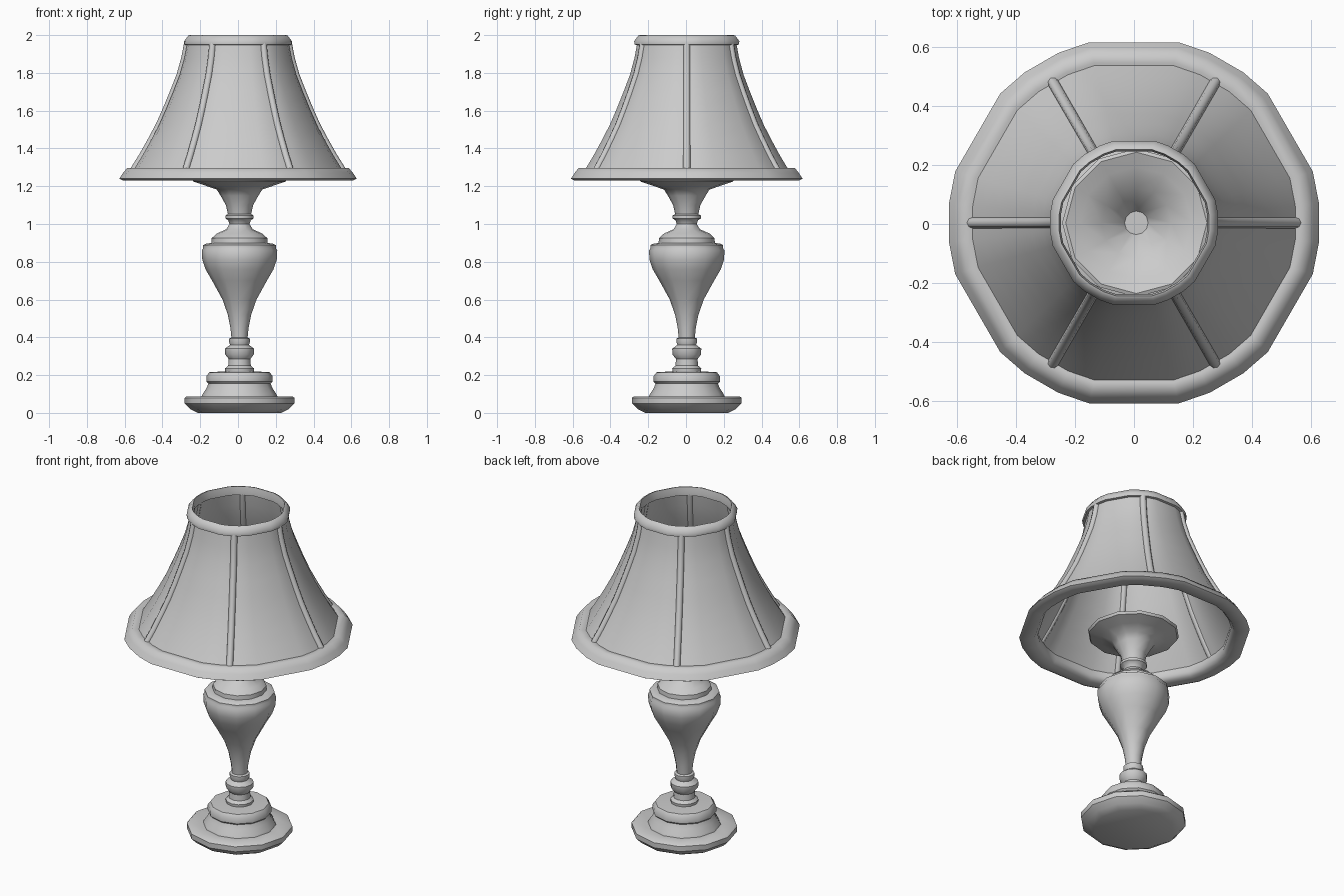
import bpy, bmesh
from math import radians, sin, cos

if "Cube" in bpy.data.objects:
    bpy.data.objects.remove(bpy.data.objects["Cube"])

grey = bpy.data.materials.new("plain grey")
grey.use_nodes = True
grey.diffuse_color = (0.6, 0.6, 0.6, 1)
grey.node_tree.nodes["Principled BSDF"].inputs["Base Color"].default_value = (0.6, 0.6, 0.6, 1)

# Cross-sections as angles on a circle: a twelve-sided turning and a rounded hexagon
ROUND = [radians(30 * i) for i in range(12)]
HEXAGON = [radians(60 * i + a) for i in range(6) for a in (-16, -6, 6, 16)]


def loft(name, profile, angles, centre=(0, 0), closed=False, sharp=40):
    """Sweep a radius and height profile round the vertical axis."""
    bm = bmesh.new()
    rings = [[bm.verts.new((centre[0] + r * cos(a), centre[1] + r * sin(a), z))
              for a in angles] for r, z in profile]
    pairs = list(zip(rings, rings[1:]))
    if closed:
        pairs.append((rings[-1], rings[0]))
    n = len(angles)
    for low, high in pairs:
        for i in range(n):
            j = (i + 1) % n
            bm.faces.new((low[i], low[j], high[j], high[i]))
    if not closed:
        bm.faces.new(rings[0])
        bm.faces.new(rings[-1])
    bmesh.ops.recalc_face_normals(bm, faces=bm.faces)
    mesh = bpy.data.meshes.new(name)
    bm.to_mesh(mesh)
    bm.free()
    mesh.materials.append(grey)
    obj = bpy.data.objects.new(name, mesh)
    bpy.context.collection.objects.link(obj)
    bpy.ops.object.select_all(action="DESELECT")
    obj.select_set(True)
    bpy.context.view_layer.objects.active = obj
    bpy.ops.object.shade_smooth_by_angle(angle=radians(sharp))
    return obj


AXIS = (0.008, 0.004)

# Turned stand, from the floor up
loft("foot", [(0.22, 0), (0.26, 0.02), (0.29, 0.05), (0.29, 0.08), (0.28, 0.088),
              (0.2, 0.088), (0.195, 0.1), (0.175, 0.13), (0.165, 0.155),
              (0.175, 0.165), (0.175, 0.195), (0.16, 0.215), (0.08, 0.22)], ROUND, AXIS)
loft("lower_neck", [(0.075, 0.215), (0.077, 0.235), (0.06, 0.25), (0.057, 0.285),
                    (0.076, 0.31), (0.077, 0.34), (0.05, 0.36), (0.055, 0.375),
                    (0.055, 0.393), (0.04, 0.4)], ROUND, AXIS)
loft("vase", [(0.042, 0.39), (0.048, 0.45), (0.062, 0.52), (0.09, 0.6), (0.145, 0.7),
              (0.18, 0.76), (0.197, 0.81), (0.2, 0.86), (0.192, 0.872),
              (0.192, 0.888), (0.18, 0.895), (0.15, 0.9)], ROUND, AXIS)
loft("upper_neck", [(0.15, 0.89), (0.147, 0.925), (0.12, 0.95), (0.07, 0.972),
                    (0.053, 1.0), (0.06, 1.02), (0.075, 1.03), (0.075, 1.045),
                    (0.062, 1.052)], ROUND, AXIS)
# Flared column opening into a hollow cup
loft("cup", [(0.06, 1.045), (0.072, 1.1), (0.1, 1.15), (0.12, 1.182), (0.18, 1.203),
             (0.245, 1.225), (0.252, 1.24), (0.24, 1.245), (0.19, 1.225),
             (0.12, 1.195), (0.04, 1.08)], ROUND, AXIS)

# Shade: thin flared shell with rolled rims
MIDDLE = (0, 0.004)
flare = [(0.56, 1.28), (0.51, 1.36), (0.465, 1.44), (0.42, 1.525), (0.38, 1.615),
         (0.345, 1.7), (0.31, 1.79), (0.285, 1.88), (0.27, 1.96)]
shell = flare + [(r - 0.014, z) for r, z in reversed(flare)]
loft("shade_panels", shell, HEXAGON, MIDDLE, closed=True, sharp=50)
loft("shade_bottom_rim", [(0.56, 1.297), (0.59, 1.297), (0.612, 1.27), (0.632, 1.24),
                          (0.612, 1.23), (0.55, 1.23), (0.53, 1.255), (0.535, 1.29)],
     HEXAGON, MIDDLE, closed=True, sharp=60)
loft("shade_top_rim", [(0.265, 1.945), (0.285, 1.95), (0.287, 1.968), (0.264, 1.998),
                       (0.256, 2.0), (0.25, 1.97), (0.25, 1.95)],
     HEXAGON, MIDDLE, closed=True, sharp=60)

# Six piped seams following the flare
seams = bpy.data.curves.new("shade_ribs", "CURVE")
seams.dimensions = "3D"
seams.bevel_depth = 0.019
seams.bevel_resolution = 2
seams.materials.append(grey)
for k in range(6):
    a = radians(60 * k)
    spline = seams.splines.new("POLY")
    spline.points.add(len(flare) - 1)
    for point, (r, z) in zip(spline.points, flare):
        r -= 0.004
        point.co = (MIDDLE[0] + r * cos(a), MIDDLE[1] + r * sin(a), z, 1)
bpy.context.collection.objects.link(bpy.data.objects.new("shade_ribs", seams))
